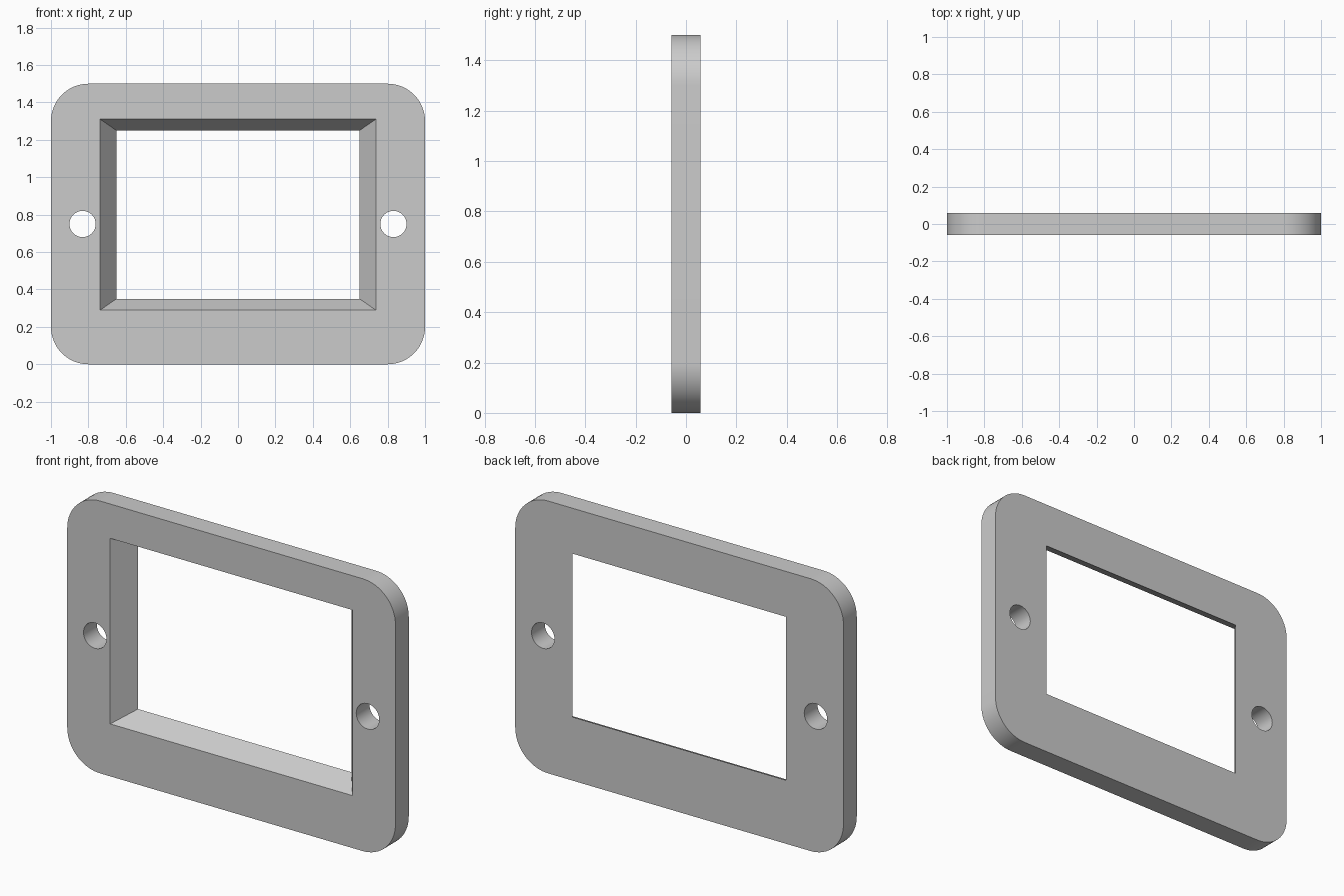
import bpy
import bmesh
from math import sin, cos, pi, radians

cube = bpy.data.objects.get("Cube")
if cube:
    bpy.data.objects.remove(cube, do_unlink=True)

HALF_DEPTH = 0.058
MID_Z = 0.75
OPENING_Z = 0.8


def rectangle(hx, hz, cz):
    return [(-hx, cz - hz), (hx, cz - hz), (hx, cz + hz), (-hx, cz + hz)]


def circle(cx, cz, r, steps=48):
    return [(cx + r * cos(2 * pi * i / steps), cz + r * sin(2 * pi * i / steps))
            for i in range(steps)]


def rounded_rectangle(hx, hz, cz, r, steps=16):
    points = []
    for quarter, (sx, sz) in enumerate([(1, 1), (-1, 1), (-1, -1), (1, -1)]):
        for i in range(steps + 1):
            a = (quarter + i / steps) * pi / 2
            points.append((sx * (hx - r) + r * cos(a), cz + sz * (hz - r) + r * sin(a)))
    return points


def add_wall(bm, front, back):
    """Join a front outline to a back outline; return both rims."""
    n = len(front)
    f = [bm.verts.new((x, -HALF_DEPTH, z)) for x, z in front]
    b = [bm.verts.new((x, HALF_DEPTH, z)) for x, z in back]
    for i in range(n):
        j = (i + 1) % n
        bm.faces.new((f[i], f[j], b[j], b[i]))
    return [[bm.edges.get((rim[i], rim[(i + 1) % n])) for i in range(n)]
            for rim in (f, b)]


# Outer rim, tapered window opening (set a little high) and the two screw holes
outer = rounded_rectangle(1.0, 0.75, MID_Z, 0.2)
walls = [(outer, outer),
         (rectangle(0.738, 0.511, OPENING_Z), rectangle(0.65, 0.45, OPENING_Z))]
for side in (-1, 1):
    hole = circle(side * 0.831, MID_Z, 0.07)
    walls.append((hole, hole))

bm = bmesh.new()
front_rims, back_rims = [], []
for front, back in walls:
    front_edges, back_edges = add_wall(bm, front, back)
    front_rims += front_edges
    back_rims += back_edges

# Flat front and back faces between the rims
for rims, direction in ((front_rims, -1), (back_rims, 1)):
    bmesh.ops.triangle_fill(bm, edges=rims, use_beauty=True, normal=(0, direction, 0))
bmesh.ops.recalc_face_normals(bm, faces=bm.faces)

mesh = bpy.data.meshes.new("bezel_frame")
bm.to_mesh(mesh)
bm.free()
frame = bpy.data.objects.new("bezel_frame", mesh)
bpy.context.collection.objects.link(frame)

# Plain grey
grey = bpy.data.materials.new("light_grey")
grey.use_nodes = True
colour = (0.6, 0.6, 0.6, 1)
grey.diffuse_color = colour
grey.node_tree.nodes["Principled BSDF"].inputs["Base Color"].default_value = colour
mesh.materials.append(grey)

# Smooth round corners and holes, keep the edges crisp
bpy.ops.object.select_all(action="DESELECT")
frame.select_set(True)
bpy.context.view_layer.objects.active = frame
bpy.ops.object.shade_smooth_by_angle(angle=radians(30))
